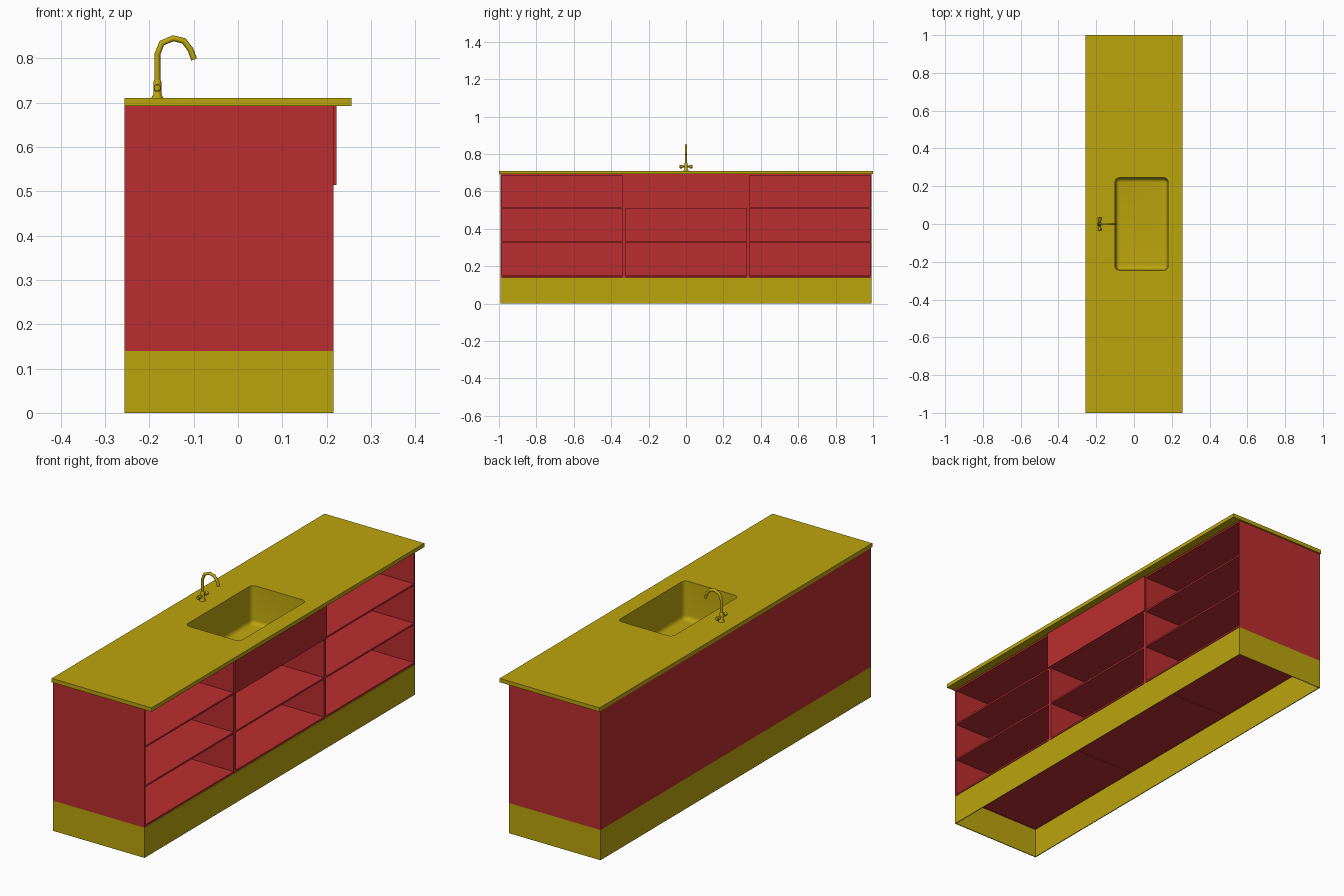
import bpy, bmesh, math
from mathutils import Vector

if "Cube" in bpy.data.objects:
    bpy.data.objects.remove(bpy.data.objects["Cube"])


def material(name, rgb):
    m = bpy.data.materials.new(name)
    m.diffuse_color = (*rgb, 1)
    m.use_nodes = True
    m.node_tree.nodes["Principled BSDF"].inputs["Base Color"].default_value = m.diffuse_color
    return m


RED = material("cabinet red", (0.5, 0.027, 0.029))
YELLOW = material("mustard yellow", (0.5, 0.375, 0.004))


def add(name, bm, mat):
    bmesh.ops.recalc_face_normals(bm, faces=bm.faces)
    me = bpy.data.meshes.new(name)
    bm.to_mesh(me)
    bm.free()
    me.materials.append(mat)
    ob = bpy.data.objects.new(name, me)
    bpy.context.collection.objects.link(ob)
    return ob


def box(name, lo, hi, mat):
    bm = bmesh.new()
    bmesh.ops.create_cube(bm, size=1)
    for v in bm.verts:
        v.co = [lo[i] + (v.co[i] + 0.5) * (hi[i] - lo[i]) for i in range(3)]
    return add(name, bm, mat)


def loft(name, rings, mat, cap_start=True, cap_end=True):
    bm = bmesh.new()
    rows = [[bm.verts.new(p) for p in ring] for ring in rings]
    n = len(rows[0])
    for a, b in zip(rows, rows[1:]):
        for i in range(n):
            bm.faces.new((a[i], a[(i + 1) % n], b[(i + 1) % n], b[i]))
    if cap_start:
        bm.faces.new(rows[0])
    if cap_end:
        bm.faces.new(rows[-1])
    return add(name, bm, mat)


def smooth(ob, angle=40):
    bpy.ops.object.select_all(action='DESELECT')
    ob.select_set(True)
    bpy.context.view_layer.objects.active = ob
    bpy.ops.object.shade_smooth_by_angle(angle=math.radians(angle))


# Main dimensions
BACK, FRONT, END = -0.256, 0.215, 0.992
BASE, TOP, T = 0.14, 0.692, 0.008
BAY = 2 * END / 3

# Plinth: four thin boards, open underneath
for s, name in ((-1, "plinth_end_left"), (1, "plinth_end_right")):
    ys = sorted((s * END, s * (END - 0.004)))
    box(name, (BACK, ys[0], 0), (FRONT, ys[1], BASE), YELLOW)
for name, x in (("plinth_back", BACK), ("plinth_front", FRONT - 0.004)):
    box(name, (x, -END + 0.004, 0), (x + 0.004, END - 0.004, BASE), YELLOW)

# Three open cabinets side by side
for k in range(3):
    y0 = -END + k * BAY
    y1 = y0 + BAY
    for tag, y in (("a", y0), ("b", y1 - T)):
        box(f"cabinet_{k}_side_{tag}", (BACK, y, BASE), (FRONT, y + T, TOP), RED)
    box(f"cabinet_{k}_back", (BACK, y0 + T, BASE), (BACK + T, y1 - T, TOP), RED)
    levels = [("floor", 0.143), ("lower_shelf", 0.326), ("upper_shelf", 0.509)]
    if k != 1:
        levels.append(("lid", TOP - T))
    for name, z in levels:
        box(f"cabinet_{k}_{name}", (BACK + T, y0 + T, z), (FRONT, y1 - T, z + T), RED)

# Drawer front hiding the basin
box("basin_front_panel", (FRONT, -0.337, 0.514), (0.222, 0.337, TOP), RED)


# Basin outline
def rounded(inset, z, r):
    x0, x1, y = -0.10 + inset, 0.18 - inset, 0.245 - inset
    pts = []
    for cx, cy, a0 in ((x1 - r, y - r, 0), (x0 + r, y - r, 90),
                       (x0 + r, -y + r, 180), (x1 - r, -y + r, 270)):
        for i in range(6):
            a = math.radians(a0 + 18 * i)
            pts.append((cx + r * math.cos(a), cy + r * math.sin(a), z))
    return pts


# Worktop with the basin opening cut out
worktop = box("worktop", (-0.256, -1, TOP), (0.256, 1, 0.71), YELLOW)
cutter = loft("basin_cutter", [rounded(0, 0.6, 0.022), rounded(0, 0.8, 0.022)], YELLOW)
cutter.hide_render = True
mod = worktop.modifiers.new("basin_opening", 'BOOLEAN')
mod.object = cutter
mod.operation = 'DIFFERENCE'
mod.solver = 'EXACT'
bpy.context.view_layer.objects.active = worktop
bpy.ops.object.modifier_apply(modifier=mod.name)
bpy.data.objects.remove(cutter)

# Basin bowl with a curved lower edge
rings = [rounded(0, 0.709, 0.022), rounded(0.004, 0.555, 0.022)]
for i in range(1, 5):
    a = math.radians(22.5 * i)
    rings.append(rounded(0.004 + 0.02 * (1 - math.cos(a)),
                         0.555 - 0.02 * math.sin(a), 0.022 - 0.003 * i))
bowl = loft("basin", rings, YELLOW, cap_start=False)
bowl.data.flip_normals()
smooth(bowl)

# Faucet
FX = -0.182


def turned(name, profile, axis, centre, n=12):
    rings = []
    for r, h in profile:
        ring = []
        for i in range(n):
            a = 2 * math.pi * i / n
            u, v = r * math.cos(a), r * math.sin(a)
            p = (u, v, h) if axis == 'z' else (u, h, v)
            ring.append(Vector(p) + Vector(centre))
        rings.append(ring)
    ob = loft(name, rings, YELLOW)
    smooth(ob)
    return ob


turned("faucet_base", [(0.013, 0), (0.012, 0.004), (0.009, 0.008), (0.009, 0.037),
                       (0.007, 0.041)], 'z', (FX, 0, 0.71))
turned("faucet_handle_rod", [(0.005, -0.022), (0.005, 0.022)], 'y', (FX, 0, 0.733))
for s, name in ((-1, "faucet_knob_left"), (1, "faucet_knob_right")):
    turned(name, [(0.007, s * 0.018), (0.009, s * 0.021), (0.009, s * 0.033),
                  (0.007, s * 0.035)], 'y', (FX, 0, 0.733))

# Bent spout swept along a faceted path
path = [(-0.182, 0.745), (-0.182, 0.808), (-0.172, 0.834), (-0.146, 0.845),
        (-0.122, 0.839), (-0.107, 0.819), (-0.099, 0.797)]
pts = [Vector((x, 0, z)) for x, z in path]
rings = []
for i, p in enumerate(pts):
    t = (pts[min(i + 1, len(pts) - 1)] - pts[max(i - 1, 0)]).normalized()
    side = t.cross(Vector((0, 1, 0)))
    rings.append([p + 0.0068 * (side * math.cos(a) + Vector((0, math.sin(a), 0)))
                  for a in (2 * math.pi * j / 10 for j in range(10))])
smooth(loft("faucet_spout", rings, YELLOW))
